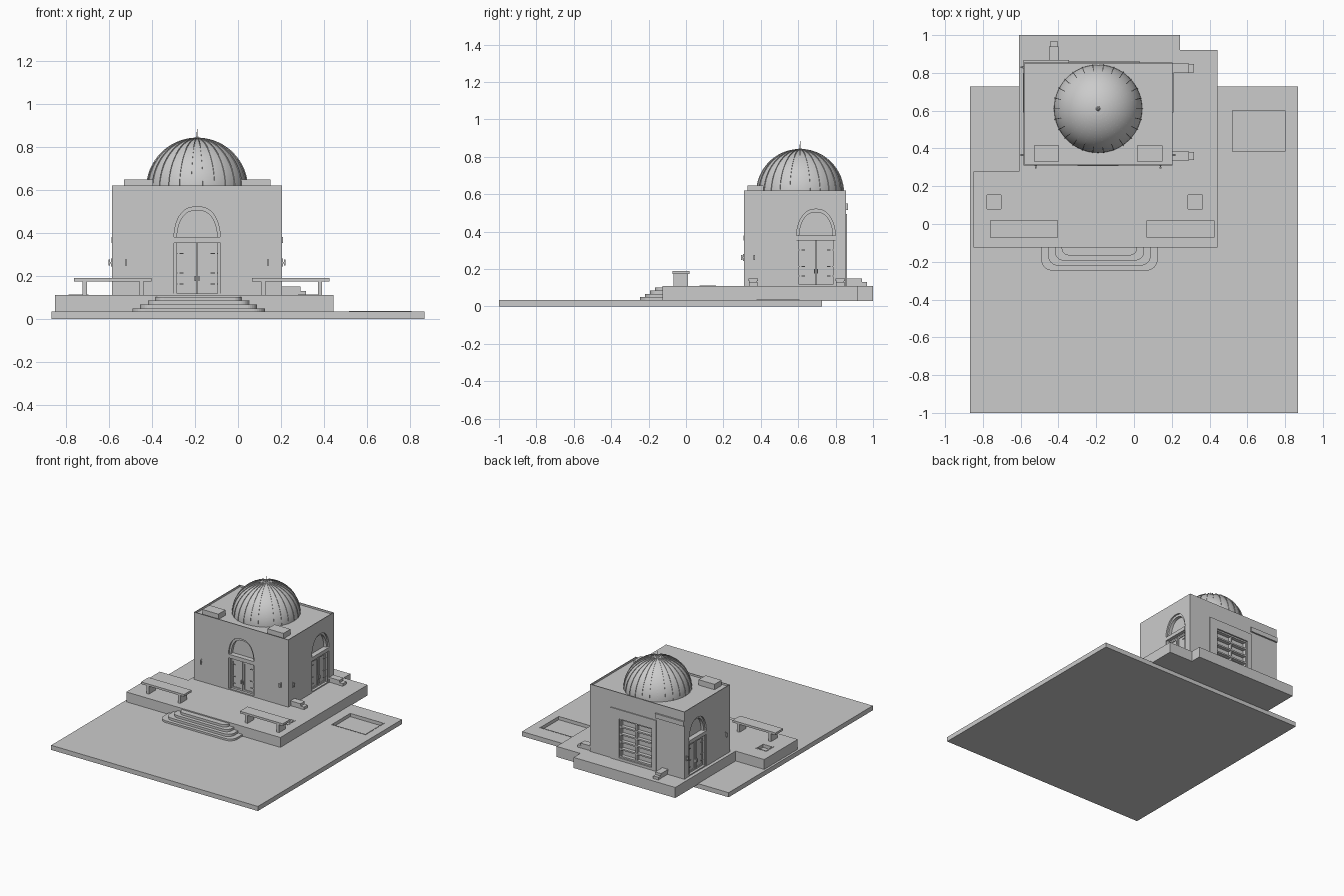
import bpy, bmesh, math
from mathutils import Matrix, Vector

if "Cube" in bpy.data.objects:
    bpy.data.objects.remove(bpy.data.objects["Cube"])

I = Matrix.Identity(4)


def make(name, bm, M=I):
    bmesh.ops.recalc_face_normals(bm, faces=bm.faces[:])
    me = bpy.data.meshes.new(name)
    bm.to_mesh(me)
    bm.free()
    me.transform(M)
    ob = bpy.data.objects.new(name, me)
    bpy.context.collection.objects.link(ob)
    return ob


def prism(name, pts, vec, M=I):
    """Extrude a closed 3D outline along vec."""
    bm = bmesh.new()
    f = bm.faces.new([bm.verts.new(p) for p in pts])
    r = bmesh.ops.extrude_face_region(bm, geom=[f])
    bmesh.ops.translate(bm, vec=Vector(vec), verts=[v for v in r["geom"] if isinstance(v, bmesh.types.BMVert)])
    return make(name, bm, M)


def box(name, x0, x1, y0, y1, z0, z1, M=I):
    return prism(name, [(x0, y0, z0), (x1, y0, z0), (x1, y1, z0), (x0, y1, z0)], (0, 0, z1 - z0), M)


def cut(ob, cutters):
    for c in cutters:
        m = ob.modifiers.new("cut", "BOOLEAN")
        m.operation, m.solver, m.object = "DIFFERENCE", "EXACT", c
    dg = bpy.context.evaluated_depsgraph_get()
    dg.update()
    me = bpy.data.meshes.new_from_object(ob.evaluated_get(dg))
    ob.modifiers.clear()
    ob.data = me
    for c in cutters:
        bpy.data.objects.remove(c)


def arch(hw, spring, apex, power, n=10):
    """Arch curve from right spring to left spring in local x/z."""
    right = []
    for i in range(n + 1):
        a = i / n * math.pi / 2
        right.append((hw * math.cos(a) ** power, spring + (apex - spring) * math.sin(a)))
    return right + [(-x, z) for x, z in reversed(right[:-1])]


# Ground slab with a sunken pool
ground = box("ground_slab", -0.867, 0.867, -1, 0.727, 0, 0.035)
cut(ground, [box("pool_cutter", 0.517, 0.803, 0.38, 0.605, 0.012, 0.1)])
for x0, x1, y0, y1 in ((0.515, 0.521, 0.378, 0.607), (0.799, 0.805, 0.378, 0.607),
                       (0.521, 0.799, 0.378, 0.384), (0.521, 0.799, 0.601, 0.607)):
    box("pool_rim", x0, x1, y0, y1, 0.012, 0.037)

# Raised terrace with two planting pits
outline = [(-0.85, -0.125), (0.443, -0.125), (0.443, 0.92), (0.243, 0.92),
           (0.243, 1.0), (-0.61, 1.0), (-0.61, 0.277), (-0.85, 0.277)]
terrace = prism("terrace", [(x, y, 0.03) for x, y in outline], (0, 0, 0.08))
pits = (-0.741, 0.325)
cut(terrace, [box("pit_cutter", x - 0.042, x + 0.042, 0.076, 0.157, 0.085, 0.2) for x in pits])
for x in pits:
    for s in (-1, 1):
        box("pit_rim", x + s * 0.042 - 0.004, x + s * 0.042 + 0.004, 0.072, 0.161, 0.09, 0.112)
        box("pit_rim", x - 0.038, x + 0.038, 0.1165 + s * 0.0405 - 0.004, 0.1165 + s * 0.0405 + 0.004, 0.09, 0.112)

# Rounded front steps
for i in range(4):
    hw, yf, r = 0.308 - 0.036 * i, -0.247 + 0.027 * i, 0.06 - 0.007 * i
    pts = [(hw, -0.12)]
    for k in range(9):
        a = k / 8 * math.pi / 2
        pts.append((hw - r + r * math.cos(a), yf + r - r * math.sin(a)))
    pts += [(-x, y) for x, y in reversed(pts)]
    prism("front_step", [(x - 0.183, y, 0.03) for x, y in pts], (0, 0, 0.019 + 0.0175 * i))

# Benches
for x0 in (-0.763, 0.066):
    box("bench_seat", x0, x0 + 0.36, -0.072, 0.018, 0.173, 0.189)
    for lx in (0.041, 0.305):
        box("bench_leg", x0 + lx, x0 + lx + 0.02, -0.066, 0.012, 0.11, 0.174)

# Hall body: doorways, back recess and shallow roof are cut out
CX = -0.19
doors = [(Matrix.Translation((CX, 0.31, 0)), 0.108, 0.75),
         (Matrix.Translation((0.205, 0.695, 0)) @ Matrix.Rotation(math.pi / 2, 4, "Z"), 0.104, 0.85),
         (Matrix.Translation((-0.585, 0.695, 0)) @ Matrix.Rotation(-math.pi / 2, 4, "Z"), 0.104, 0.85)]
hall = box("hall_walls", -0.585, 0.205, 0.31, 0.855, 0.105, 0.62)
cutters = [box("roof_cutter", -0.58, 0.2, 0.315, 0.85, 0.606, 0.7),
           box("back_cutter", -0.315, -0.04, 0.825, 0.9, 0.13, 0.425)]
for M, hw, p in doors:
    pts = [(hw, 0.11)] + arch(hw, 0.37, 0.52, p) + [(-hw, 0.11)]
    cutters.append(prism("door_cutter", [(x, -0.05, z) for x, z in pts], (0, 0.085, 0), M))
cut(hall, cutters)

# Doorway fittings
for M, hw, p in doors:
    outer, inner = arch(hw, 0.37, 0.52, p), arch(hw - 0.014, 0.37, 0.503, p)
    prism("arch_trim", [(x, 0.012, z) for x, z in outer + inner[::-1]], (0, 0.024, 0), M)
    box("door_lintel", -hw, hw, -0.003, 0.035, 0.352, 0.38, M)
    box("door_sill", -hw, hw, 0.002, 0.035, 0.108, 0.118, M)
    for s in (-1, 1):
        def sbox(name, a, b, *rest):
            box(name, min(s * a, s * b), max(s * a, s * b), *rest, M)
        sbox("door_jamb", hw - 0.014, hw, 0.008, 0.035, 0.11, 0.355)
        sbox("door_leaf", 0.002, hw - 0.014, 0.024, 0.036, 0.118, 0.352)
        sbox("door_stile", 0.003, 0.013, 0.018, 0.025, 0.12, 0.34)
        sbox("door_stile", hw - 0.026, hw - 0.016, 0.018, 0.025, 0.12, 0.34)
        for z in (0.12, 0.328):
            sbox("door_rail", 0.013, hw - 0.026, 0.018, 0.025, z, z + 0.012)
        for z in (0.16, 0.21, 0.3):
            sbox("door_hinge", hw - 0.045, hw - 0.014, 0.015, 0.019, z, z + 0.005)
        sbox("door_handle", 0.006, 0.011, 0.008, 0.019, 0.175, 0.2)

# Back panel: raised surround, shelves and beam
YB = 0.855
for x0, x1, z0, z1 in ((-0.35, -0.315, 0.11, 0.495), (-0.04, 0.03, 0.11, 0.495), (-0.315, -0.04, 0.425, 0.495),
                       (-0.315, -0.04, 0.11, 0.13)):
    box("back_surround", x0, x1, YB - 0.01, YB + 0.007, z0, z1)
box("back_beam", -0.585, -0.345, YB - 0.01, YB + 0.012, 0.515, 0.55)
for x in (-0.31, -0.1775, -0.045):
    box("back_mullion", x - 0.006, x + 0.006, 0.824, 0.85, 0.13, 0.425)
for i in range(6):
    z = 0.131 + i * 0.0565
    box("back_rail", -0.315, -0.04, 0.824, 0.852, z, z + 0.011)

# Wall lamps
for x, y, a in ((-0.52, 0.31, 0), (0.14, 0.31, 0), (0.205, 0.365, 90), (-0.585, 0.365, -90), (-0.585, 0.83, -90)):
    M = Matrix.Translation((x, y, 0)) @ Matrix.Rotation(math.radians(a), 4, "Z")
    box("lamp_plate", -0.006, 0.006, -0.004, 0.002, 0.243, 0.28, M)
    box("lamp_arm", -0.003, 0.003, -0.01, 0, 0.258, 0.264, M)
    box("lamp_head", -0.005, 0.005, -0.016, -0.009, 0.247, 0.275, M)

# Low stepped blocks beside the walls
for x, y, a in ((0.205, 0.36, 90), (0.205, 0.825, 90), (-0.424, 0.855, 180)):
    M = Matrix.Translation((x, y, 0)) @ Matrix.Rotation(math.radians(a), 4, "Z")
    box("block_base", -0.02, 0.02, -0.085, 0, 0.108, 0.138, M)
    box("block_cap", -0.025, 0.025, -0.085, 0, 0.136, 0.149, M)
    box("block_toe", -0.022, 0.022, -0.112, -0.08, 0.108, 0.13, M)

# Roof boxes
for x in (-0.53, 0.016):
    box("roof_box", x, x + 0.134, 0.33, 0.415, 0.604, 0.647)

# Ribbed dome
CY, CZ, R = 0.61, 0.605, 0.233
SEG, RINGS = 96, 20
bm = bmesh.new()
rings = [[bm.verts.new((R * math.cos(e) * math.cos(t), R * math.cos(e) * math.sin(t), R * math.sin(e)))
          for t in (2 * math.pi * k / SEG for k in range(SEG))]
         for e in (j / RINGS * math.pi / 2 for j in range(RINGS))]
top = bm.verts.new((0, 0, R))
for j in range(RINGS):
    for k in range(SEG):
        n = (k + 1) % SEG
        bm.faces.new((rings[j][k], rings[j][n], rings[j + 1][n], rings[j + 1][k]) if j < RINGS - 1
                     else (rings[j][k], rings[j][n], top))
for f in bm.faces:
    f.smooth = True
place = Matrix.Translation((CX, CY, CZ))
make("dome", bm, place)

N = 26
arc = [(r * math.cos(e), r * math.sin(e)) for r, es in ((R + 0.004, range(17)), (R - 0.006, range(16, -1, -1)))
       for e in (k / 16 * math.radians(87) for k in es)]
for i in range(N):
    prism("dome_rib", [(x, -0.002, z) for x, z in arc], (0, 0.004, 0),
          place @ Matrix.Rotation(2 * math.pi * i / N, 4, "Z"))

# Finial
for name, r1, r2, z0, z1 in (("finial_base", 0.014, 0.006, 0.834, 0.846), ("finial_spike", 0.003, 0.001, 0.84, 0.883)):
    bm = bmesh.new()
    bmesh.ops.create_cone(bm, cap_ends=True, segments=12, radius1=r1, radius2=r2, depth=z1 - z0)
    make(name, bm, Matrix.Translation((CX, CY, (z0 + z1) / 2)))
